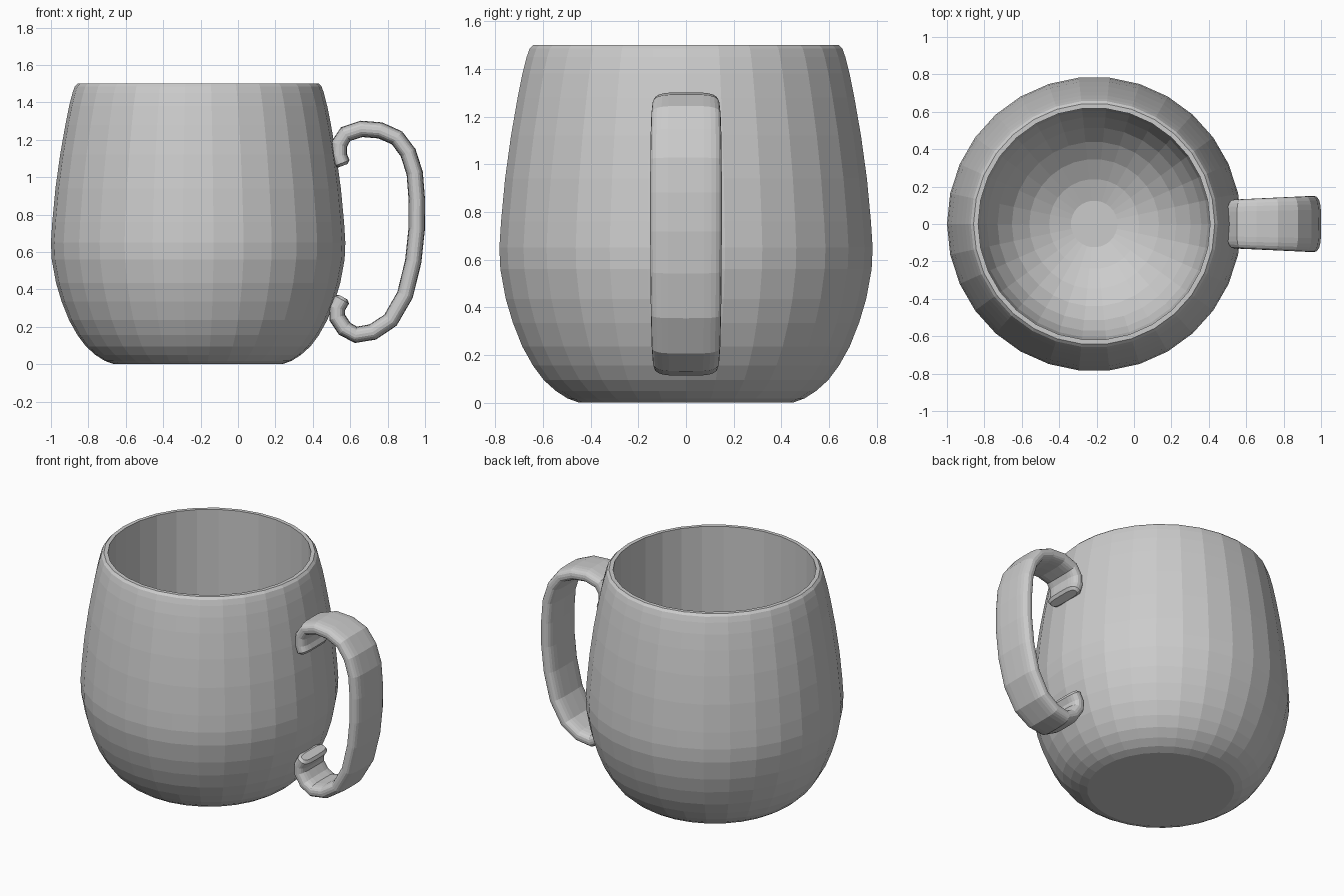
import bpy, bmesh, math
from mathutils import Vector

cube = bpy.data.objects.get("Cube")
if cube:
    bpy.data.objects.remove(cube, do_unlink=True)

# One plain grey glaze
glaze = bpy.data.materials.new("grey_glaze")
glaze.use_nodes = True
colour = (0.6, 0.6, 0.6, 1)
glaze.diffuse_color = colour
glaze.node_tree.nodes["Principled BSDF"].inputs["Base Color"].default_value = colour


def loft(name, rings):
    """Skin closed rings of points and cap both ends."""
    bm = bmesh.new()
    loops = [[bm.verts.new(p) for p in ring] for ring in rings]
    n = len(loops[0])
    for a, b in zip(loops, loops[1:]):
        for i in range(n):
            j = (i + 1) % n
            bm.faces.new((a[i], a[j], b[j], b[i]))
    bm.faces.new(loops[0])
    bm.faces.new(loops[-1])
    bmesh.ops.recalc_face_normals(bm, faces=bm.faces)
    mesh = bpy.data.meshes.new(name)
    bm.to_mesh(mesh)
    bm.free()
    mesh.materials.append(glaze)
    obj = bpy.data.objects.new(name, mesh)
    bpy.context.collection.objects.link(obj)
    return obj


# Mug body: barrel outer wall, rim, straight inner wall and round bowl floor
SIDES, CENTRE = 30, -0.213
BOWL, FLOOR = 0.62, 0.07
outer = [(0.45, 0), (0.5, 0.018), (0.55, 0.05), (0.6, 0.095), (0.645, 0.155),
         (0.69, 0.235), (0.73, 0.335), (0.76, 0.435), (0.783, 0.56), (0.787, 0.65),
         (0.78, 0.76), (0.763, 0.94), (0.738, 1.12), (0.71, 1.28), (0.69, 1.38),
         (0.672, 1.45), (0.66, 1.485), (0.645, 1.5)]
inner = [(BOWL, 1.5)]
for step in range(8):
    a = math.radians(90 - 11.2 * step)
    inner.append((BOWL * math.sin(a), FLOOR + BOWL * (1 - math.cos(a))))


def circle(r, z):
    angles = [math.tau * i / SIDES for i in range(SIDES)]
    return [(CENTRE + r * math.cos(a), r * math.sin(a), z) for a in angles]


loft("mug_body", [circle(r, z) for r, z in outer + inner])

# Handle: soft rounded strap swept along a hooked path in the xz plane
path = [(0.555, 1.075), (0.54, 1.115), (0.541, 1.175), (0.575, 1.23), (0.66, 1.258),
        (0.76, 1.25), (0.85, 1.21), (0.91, 1.13), (0.945, 1.02), (0.956, 0.88),
        (0.955, 0.72), (0.937, 0.55), (0.893, 0.37), (0.815, 0.235), (0.72, 0.172),
        (0.63, 0.157), (0.57, 0.19), (0.53, 0.25), (0.53, 0.3), (0.555, 0.345)]
pts = [Vector((x, 0, z)) for x, z in path]


def strap_section(i, scale=1.0, shift=0.0):
    tangent = (pts[min(i + 1, len(pts) - 1)] - pts[max(i - 1, 0)]).normalized()
    side = Vector((tangent.z, 0, -tangent.x))
    half_width = (0.13 + 0.02 * (pts[i].x - 0.52) / 0.43) * (1 - (1 - scale) * 0.3)
    ring = []
    for k in range(24):
        a = math.tau * k / 24
        c, s = math.cos(a), math.sin(a)
        y = math.copysign(abs(c) ** 0.5, c) * half_width
        t = math.copysign(abs(s) ** 0.75, s) * 0.044 * scale
        ring.append(pts[i] + side * t + Vector((0, y, 0)) + tangent * shift)
    return ring


last = len(pts) - 1
loft("handle", [strap_section(0, 0.6, -0.015)]
     + [strap_section(i) for i in range(len(pts))]
     + [strap_section(last, 0.6, 0.015)])
